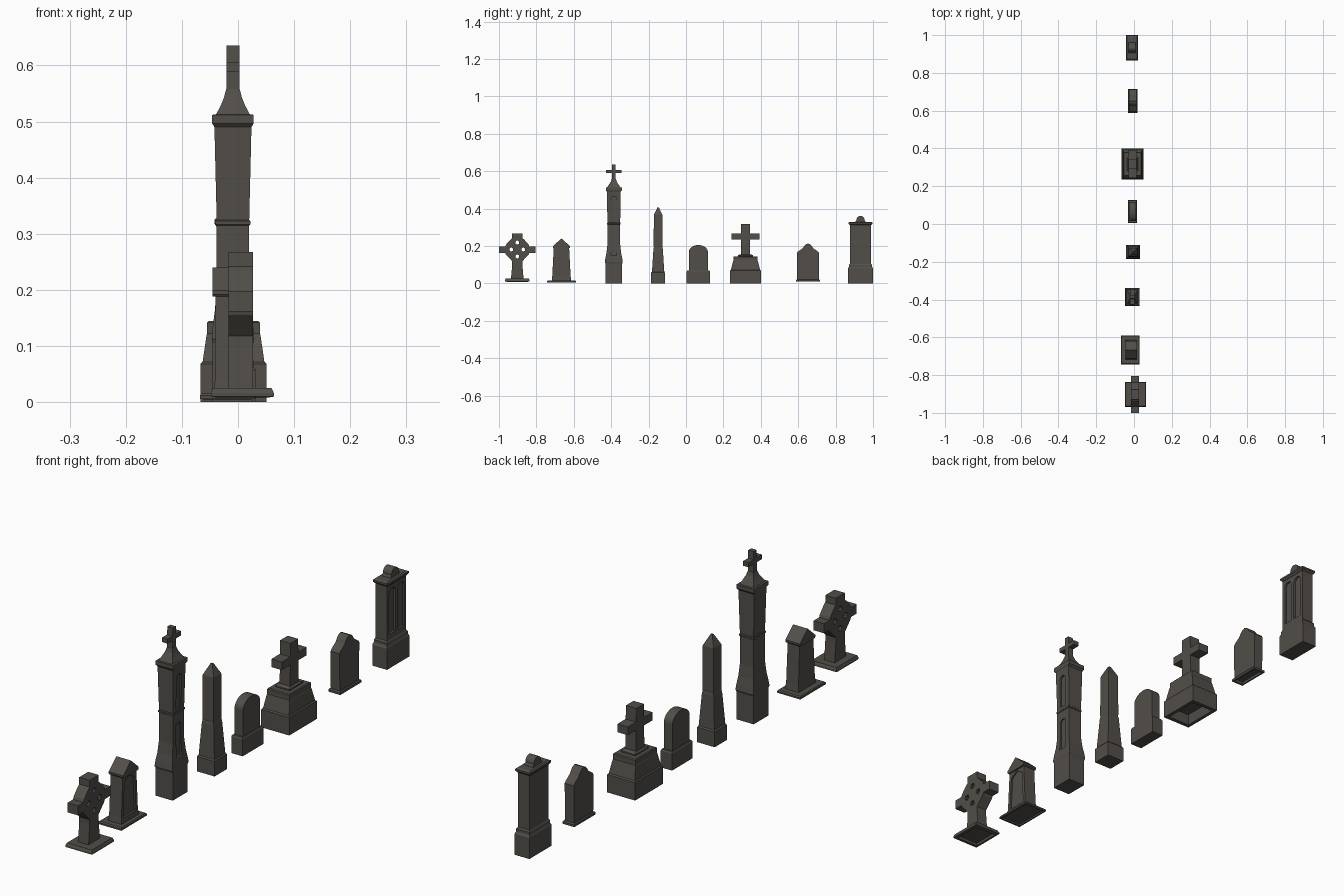
import bpy, bmesh, math

stone = bpy.data.materials.new("dark_weathered_stone")
stone.diffuse_color = (0.085, 0.077, 0.067, 1)


def make(name, bm):
    bmesh.ops.recalc_face_normals(bm, faces=bm.faces)
    me = bpy.data.meshes.new(name)
    bm.to_mesh(me)
    bm.free()
    me.materials.append(stone)
    ob = bpy.data.objects.new(name, me)
    bpy.context.collection.objects.link(ob)
    return ob


def loft(name, cx, cy, rings):
    """Stack of rectangles given as (half x, half y, z)."""
    bm = bmesh.new()
    loops = [[bm.verts.new((cx + sx * hx, cy + sy * hy, z))
              for sx, sy in ((-1, -1), (1, -1), (1, 1), (-1, 1))] for hx, hy, z in rings]
    for a, b in zip(loops, loops[1:]):
        for i in range(4):
            j = (i + 1) % 4
            bm.faces.new((a[i], a[j], b[j], b[i]))
    bm.faces.new(loops[0][::-1])
    bm.faces.new(loops[-1])
    return make(name, bm)


def prism(name, x0, x1, cy, pts):
    """Side profile (y offset, z) extruded along x."""
    bm = bmesh.new()
    a = [bm.verts.new((x0, cy + y, z)) for y, z in pts]
    b = [bm.verts.new((x1, cy + y, z)) for y, z in pts]
    bm.faces.new(a)
    bm.faces.new(b[::-1])
    for i in range(len(pts)):
        j = (i + 1) % len(pts)
        bm.faces.new((a[i], b[i], b[j], a[j]))
    return make(name, bm)


def mirrored(half):
    """Right half of a profile, bottom to top, mirrored to a closed outline."""
    return half + [(-y, z) for y, z in reversed(half) if y > 1e-6]


def arch(hw, z0, z1, rise, n=8):
    """Right half of a round-topped outline."""
    return [(hw, z0)] + [(hw * math.cos(t), z1 + rise * math.sin(t))
                         for t in (i * math.pi / 2 / n for i in range(n + 1))]


def cut(ob, cutter):
    m = ob.modifiers.new("cut", 'BOOLEAN')
    m.operation = 'DIFFERENCE'
    m.solver = 'EXACT'
    m.object = cutter
    bpy.context.view_layer.objects.active = ob
    bpy.ops.object.modifier_apply(modifier=m.name)
    bpy.data.objects.remove(cutter)


# 1 ringed cross with four pierced holes
cy = -0.902
loft("ring_cross_base", 0.008, cy, [(.045, .052, .018), (.045, .052, .008), (.056, .066, .010),
                                    (.056, .066, .016), (.052, .062, .025)])
cross = prism("ring_cross", -.017, .027, cy, mirrored(
    [(.034, .022), (.027, .10), (.027, .118), (.038, .130), (.062, .155), (.064, .162),
     (.098, .162), (.098, .198), (.064, .198), (.060, .208), (.036, .235), (.027, .242), (.027, .268)]))
for k in range(4):
    a = k * math.pi / 2
    oy, oz = .032 * math.cos(a), .181 + .037 * math.sin(a)
    cut(cross, prism("hole_cutter", -.1, .1, cy, [
        (oy + .0105 * math.cos(t), oz + .0105 * math.sin(t))
        for t in (i * math.pi / 5 for i in range(10))]))

# 2 gabled stone on a flat slab
cy = -0.666
loft("gable_slab", -.019, cy, [(.042, .068, .011), (.042, .068, .005), (.049, .077, .006),
                               (.049, .077, .012), (.046, .073, .016)])
body = loft("gable_stone", -.015, cy, [(.029, .052, .014), (.026, .049, .04), (.025, .041, .195)])
cut(body, prism("panel_cutter", .004, .1, cy, mirrored([(.038, .035), (.030, .165), (0, .185)])))
prism("gable_roof", -.045, .016, cy, mirrored([(.043, .188), (.046, .192), (.046, .199), (0, .24)]))

# 3 tall column with small cross
cx, cy = -.009, -.386
col = loft("column", cx, cy, [
    (.036, .044, 0), (.036, .044, .105), (.038, .048, .114), (.036, .045, .135), (.032, .039, .165),
    (.029, .034, .21), (.029, .034, .315), (.031, .036, .317), (.031, .036, .323), (.029, .034, .325),
    (.033, .037, .49)])
for hw, z0, z1 in ((.015, .15, .28), (.015, .335, .465)):
    cut(col, prism("panel_cutter", cx + .024, .1, cy, mirrored(arch(hw, z0, z1 - hw, hw, 4))))
loft("column_cap", cx, cy, [(.033, .037, .49), (.037, .043, .497), (.037, .043, .512),
                            (.030, .036, .513), (.022, .026, .528), (.016, .016, .543),
                            (.012, .011, .558)])
prism("column_cross", cx - .0115, cx + .0115, cy, mirrored(
    [(.010, .556), (.010, .589), (.041, .589), (.041, .606), (.010, .606), (.009, .636)]))

# 4 obelisk
loft("obelisk", -.005, -.149, [
    (.037, .037, 0), (.037, .037, .057), (.033, .033, .062), (.025, .025, .185), (.023, .023, .195),
    (.024, .024, .2), (.023, .023, .365), (.021, .021, .37), (.004, .004, .406)])

# 5 round-topped stone on a block
loft("round_stone_base", -.007, .066, [(.024, .062, 0), (.024, .062, .064), (.021, .059, .069)])
prism("round_stone", -.025, .011, .066, mirrored(arch(.051, .066, .168, .037)))

# 6 cross on a stepped, hollow pedestal
cx, cy = -.008, .318
loft("pedestal", cx, cy, [
    (.042, .064, .04), (.046, .068, 0), (.059, .083, 0), (.059, .083, .068), (.055, .078, .072),
    (.048, .066, .12), (.047, .064, .122), (.047, .064, .142), (.044, .060, .145)])
loft("cross_foot", cx, cy, [(.030, .040, .144), (.030, .040, .15), (.024, .030, .155)])
prism("pedestal_cross", cx - .022, cx + .022, cy, mirrored(
    [(.025, .15), (.024, .235), (.074, .235), (.074, .266), (.024, .266), (.023, .317)]))

# 7 shouldered stone
cy = .652
loft("shouldered_base", -.007, cy, [(.019, .056, .02), (.019, .056, .01), (.025, .064, .01),
                                    (.025, .064, .018), (.022, .059, .022)])
prism("shouldered_stone", -.026, .012, cy, mirrored(
    [(.058, .02), (.059, .163), (.054, .17), (.036, .182), (.028, .188),
     (.022, .198), (.013, .208), (0, .213)]))

# 8 tall monument with two arched panels
cx, cy = -.011, .933
loft("monument_base", cx, cy, [(.031, .067, 0), (.031, .067, .08), (.028, .062, .088),
                               (.028, .062, .098), (.025, .057, .104)])
mon = loft("monument_body", cx, cy, [(.025, .057, .1), (.025, .057, .312)])
for s in (-1, 1):
    cut(mon, prism("panel_cutter", cx + .017, .1, cy + s * .026, mirrored(arch(.019, .125, .278, .019, 6))))
loft("monument_cap", cx, cy, [(.026, .057, .311), (.031, .064, .318), (.031, .064, .325), (.026, .057, .329)])
prism("monument_crest", cx - .018, cx + .018, cy, mirrored([(.028, .327), (.025, .335)] + arch(.021, .338, .341, .02, 5)))
